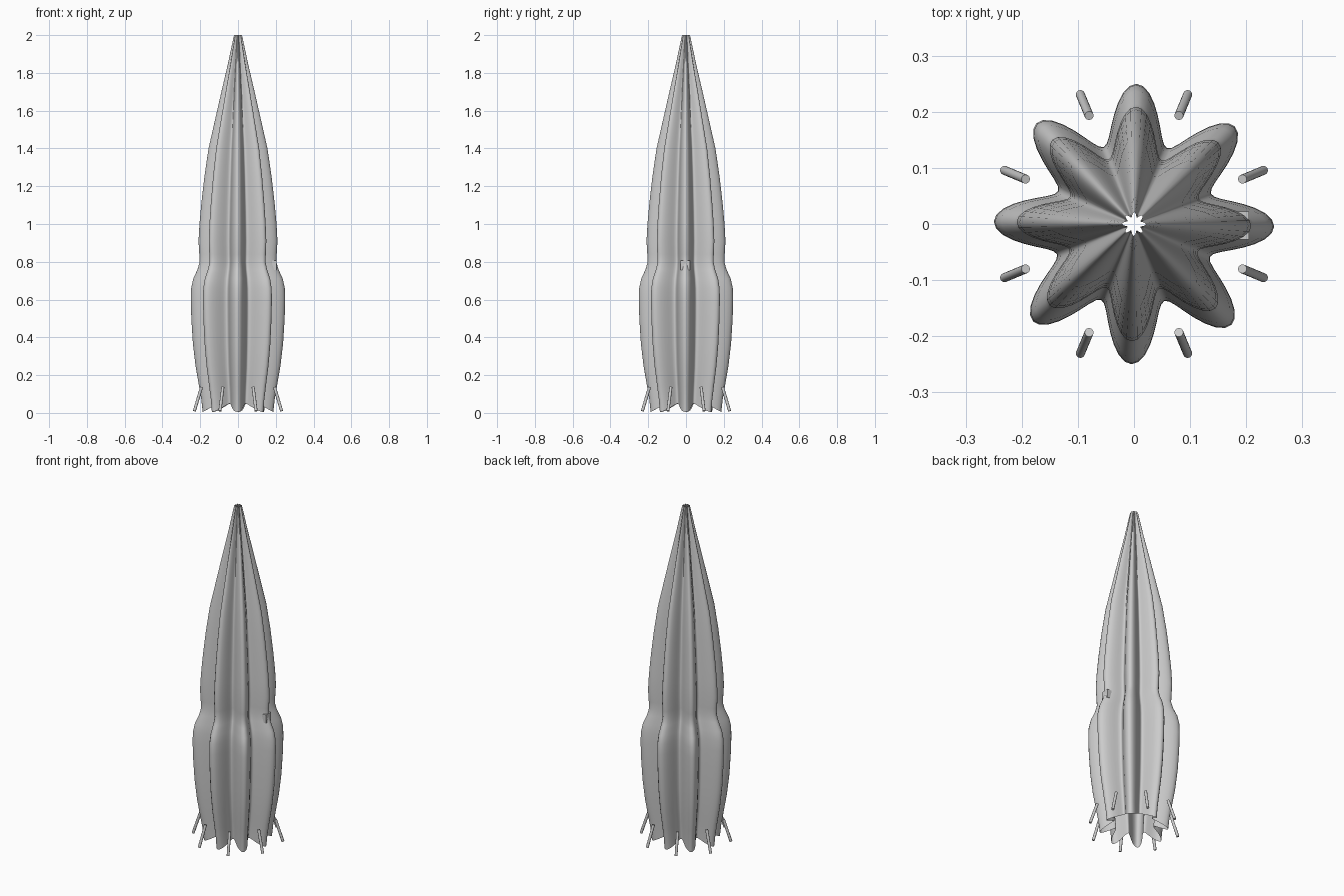
import bpy
import math
from mathutils import Vector

if "Cube" in bpy.data.objects:
    bpy.data.objects.remove(bpy.data.objects["Cube"])

LOBES = 8
TURN = math.radians(-1)
SEGMENTS = 128

# One plain canvas colour
grey = bpy.data.materials.new("light_grey")
grey.diffuse_color = (0.6, 0.6, 0.6, 1)
grey.use_nodes = True
grey.node_tree.nodes["Principled BSDF"].inputs["Base Color"].default_value = grey.diffuse_color


def add_mesh(name, verts, faces):
    mesh = bpy.data.meshes.new(name)
    mesh.from_pydata(verts, [], faces)
    mesh.materials.append(grey)
    obj = bpy.data.objects.new(name, mesh)
    bpy.context.collection.objects.link(obj)
    return obj


# Ridge radius at each height, from hem to the open tip
profile = [(0.005, 0.187), (0.07, 0.194), (0.14, 0.206), (0.25, 0.225),
           (0.37, 0.239), (0.5, 0.247), (0.6, 0.25), (0.66, 0.248),
           (0.71, 0.237), (0.76, 0.214), (0.80, 0.203), (0.84, 0.205),
           (0.91, 0.209), (1.0, 0.204), (1.1, 0.195), (1.25, 0.178),
           (1.4, 0.156), (1.55, 0.122), (1.7, 0.088), (1.85, 0.053),
           (1.94, 0.034), (2.0, 0.021)]

# Fluted canvas shell, open at both ends with a scalloped hem
verts, faces = [], []
for z, ridge in profile:
    for i in range(SEGMENTS):
        a = math.tau * i / SEGMENTS
        wave = math.cos(LOBES * a)
        r = ridge * (0.795 + 0.205 * wave)
        lift = 0.045 * (1 - wave) / 2 * max(0, 1 - z / 0.25)
        verts.append((r * math.cos(a + TURN), r * math.sin(a + TURN), z + lift))
for k in range(len(profile) - 1):
    for i in range(SEGMENTS):
        j = (i + 1) % SEGMENTS
        a, b = k * SEGMENTS, (k + 1) * SEGMENTS
        faces.append((a + i, a + j, b + j, b + i))
shell = add_mesh("fluted_shell", verts, faces)
shell.data.polygons.foreach_set("use_smooth", [True] * len(faces))


# Slanted pegs standing outside each valley
def peg(name, angle):
    d = Vector((math.cos(angle), math.sin(angle), 0))
    foot = d * 0.25 + Vector((0, 0, 0.01))
    head = d * 0.209 + Vector((0, 0, 0.137))
    axis = head - foot
    bpy.ops.mesh.primitive_cone_add(vertices=16, radius1=0.008, radius2=0.008,
                                    depth=axis.length,
                                    location=(foot + head) / 2)
    obj = bpy.context.object
    obj.rotation_euler = axis.to_track_quat('Z', 'Y').to_euler()
    obj.name = name
    obj.data.materials.append(grey)
    bpy.ops.object.shade_smooth_by_angle()


for n in range(LOBES):
    peg(f"ground_peg_{n + 1}", math.tau * (n + 0.5) / LOBES)

# Small clasp straddling one ridge at the waist
bpy.ops.mesh.primitive_cube_add(size=1, location=(0.192, -0.003, 0.782))
clasp = bpy.context.object
clasp.name = "waist_clasp"
clasp.scale = (0.026, 0.05, 0.05)
clasp.data.materials.append(grey)
